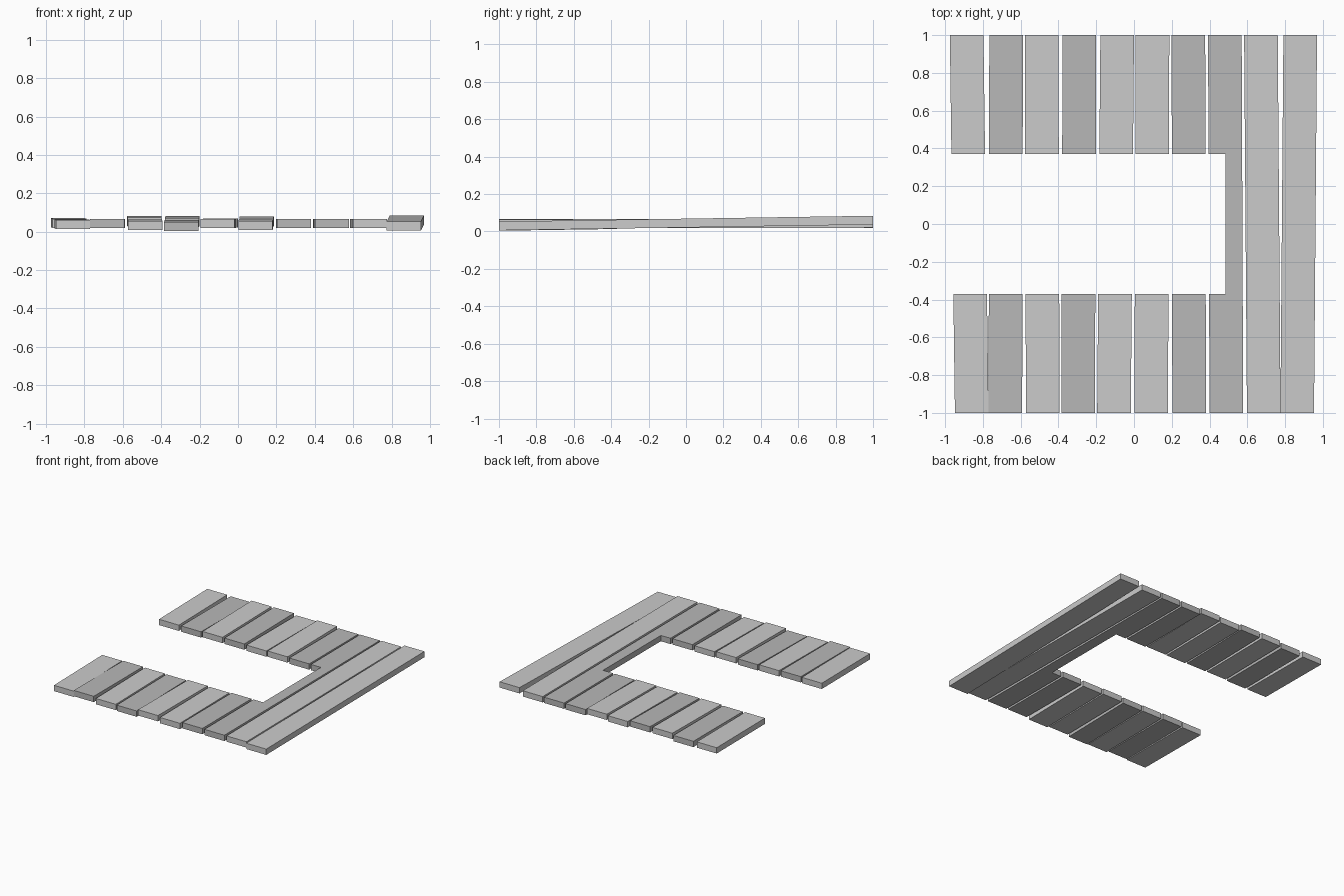
import bpy, bmesh

if "Cube" in bpy.data.objects:
    bpy.data.objects.remove(bpy.data.objects["Cube"])

THICK = 0.047
dark = bpy.data.materials.new("dark_wood")
dark.diffuse_color = (0.48, 0.48, 0.48, 1)
dark.use_nodes = True
dark.node_tree.nodes["Principled BSDF"].inputs["Base Color"].default_value = dark.diffuse_color


def prism(name, section_a, section_b, ya, yb):
    """Box lofted between two (x0, x1, z0, z1) rectangles at y = ya and yb."""
    bm = bmesh.new()
    rings = []
    for (x0, x1, z0, z1), y in ((section_a, ya), (section_b, yb)):
        rings.append([bm.verts.new(c) for c in
                      ((x0, y, z0), (x1, y, z0), (x1, y, z1), (x0, y, z1))])
    a, b = rings
    bm.faces.new(a)
    bm.faces.new(b[::-1])
    for i in range(4):
        j = (i + 1) % 4
        bm.faces.new((a[j], a[i], b[i], b[j]))
    bmesh.ops.recalc_face_normals(bm, faces=bm.faces)
    mesh = bpy.data.meshes.new(name)
    bm.to_mesh(mesh)
    bm.free()
    ob = bpy.data.objects.new(name, mesh)
    bpy.context.collection.objects.link(ob)
    return ob


# rectangular opening, open on the left side
opening = (-1.5, 0.484, -0.5, 0.5)
cutter = prism("opening_cutter", opening, opening, -0.37, 0.37)
cutter.hide_render = True
cutter.hide_viewport = True

# planks: front left x, back left x, front bottom z, back bottom z, dark?
planks = [
    (-0.948, -0.975, 0.014, 0.023, 0),
    (-0.770, -0.766, 0.020, 0.019, 1),
    (-0.572, -0.578, 0.008, 0.034, 0),
    (-0.385, -0.378, 0.004, 0.034, 1),
    (-0.195, -0.178, 0.018, 0.022, 0),
    (0.002, 0.009, 0.008, 0.031, 0),
    (0.203, 0.199, 0.020, 0.018, 1),
    (0.400, 0.392, 0.018, 0.019, 1),
    (0.598, 0.583, 0.018, 0.020, 0),
    (0.775, 0.791, 0.006, 0.037, 0),
]
WIDTH = 0.178
for i, (xf, xb, zf, zb, is_dark) in enumerate(planks):
    ob = prism(f"plank_{i + 1}",
               (xf, xf + WIDTH, zf, zf + THICK),
               (xb, xb + WIDTH, zb, zb + THICK), -1, 1)
    if is_dark:
        ob.data.materials.append(dark)
    if i < 8:
        cut = ob.modifiers.new("opening", 'BOOLEAN')
        cut.operation = 'DIFFERENCE'
        cut.solver = 'EXACT'
        cut.object = cutter
